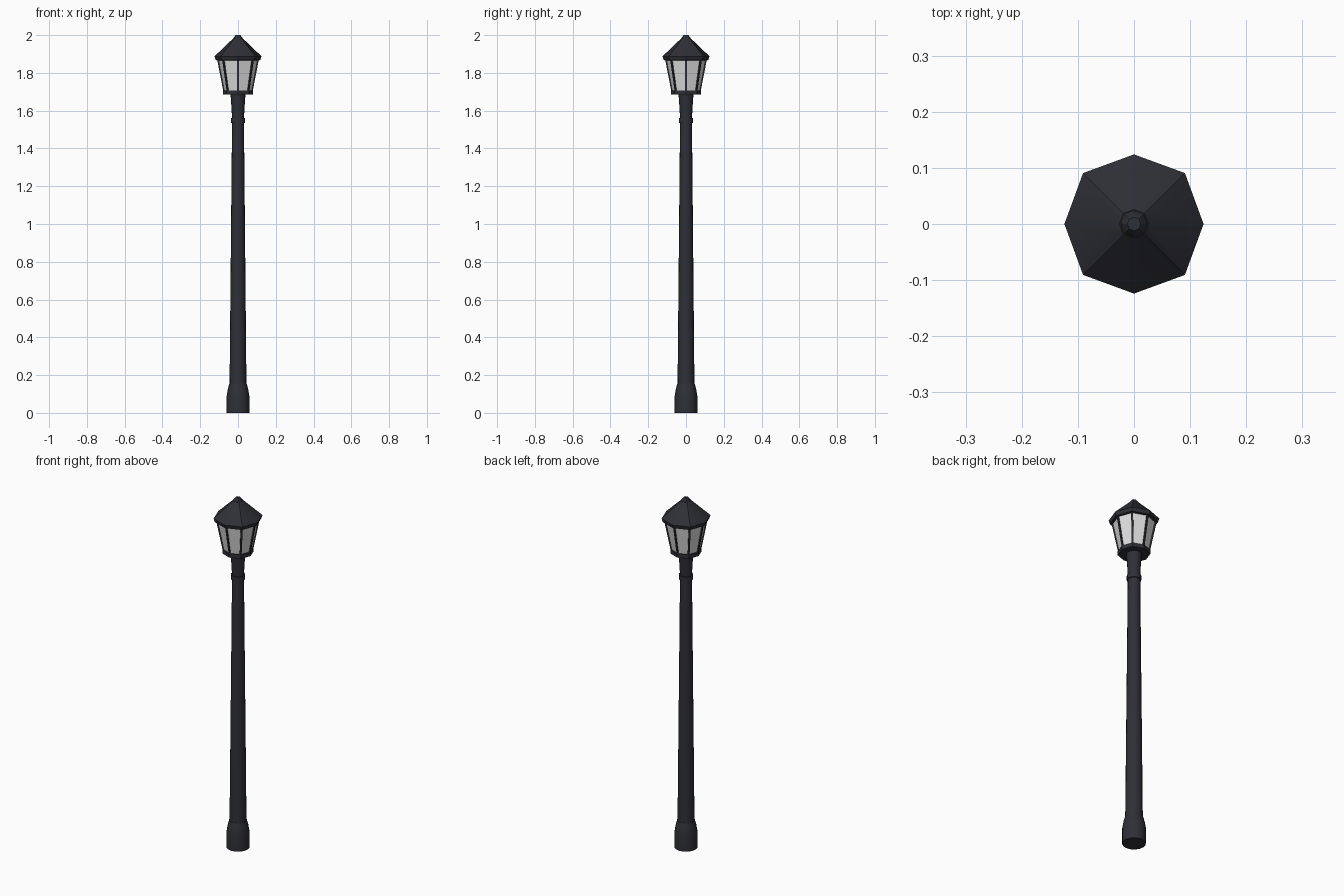
import bpy, bmesh, math
from mathutils import Vector

cube = bpy.data.objects.get("Cube")
if cube:
    bpy.data.objects.remove(cube, do_unlink=True)


def material(name, rgb, rough):
    m = bpy.data.materials.new(name)
    m.use_nodes = True
    m.diffuse_color = (*rgb, 1)
    bsdf = m.node_tree.nodes["Principled BSDF"]
    bsdf.inputs["Base Color"].default_value = (*rgb, 1)
    bsdf.inputs["Roughness"].default_value = rough
    return m


iron = material("dark iron", (0.028, 0.029, 0.037), 0.6)
glass = material("pale glass", (0.75, 0.75, 0.75), 0.4)


def finish(name, bm, mat):
    bmesh.ops.recalc_face_normals(bm, faces=bm.faces)
    mesh = bpy.data.meshes.new(name)
    bm.to_mesh(mesh)
    bm.free()
    mesh.materials.append(mat)
    ob = bpy.data.objects.new(name, mesh)
    bpy.context.collection.objects.link(ob)
    bpy.ops.object.select_all(action="DESELECT")
    ob.select_set(True)
    bpy.context.view_layer.objects.active = ob
    bpy.ops.object.shade_smooth_by_angle(angle=math.radians(30))
    return ob


def corner(i, sides, r, z):
    # The octagon's diagonal corners reach slightly further out
    if sides == 8 and i % 2:
        r *= 1.035
    a = math.tau * i / sides
    return Vector((r * math.cos(a), r * math.sin(a), z))


def turned(name, profile, sides, mat):
    """Capped solid from a (radius, height) profile."""
    bm = bmesh.new()
    rings = [[bm.verts.new(corner(i, sides, r, z)) for i in range(sides)]
             for r, z in profile]
    for low, high in zip(rings, rings[1:]):
        for i in range(sides):
            j = (i + 1) % sides
            bm.faces.new((low[i], low[j], high[j], high[i]))
    bm.faces.new(rings[0])
    bm.faces.new(rings[-1])
    return finish(name, bm, mat)


# Post
turned("base", [(0.06, 0), (0.06, 0.09), (0.054, 0.125), (0.046, 0.155)], 16, iron)
turned("pole", [(0.045, 0.12), (0.031, 1.60)], 16, iron)
turned("collar", [(0.037, 1.535), (0.037, 1.56)], 16, iron)
turned("neck", [(0.032, 1.56), (0.034, 1.61), (0.040, 1.69)], 16, iron)

# Lantern
turned("lantern_floor", [(0.08, 1.685), (0.08, 1.708)], 8, iron)
turned("lantern_glass", [(0.073, 1.70), (0.106, 1.875)], 8, glass)
turned("roof", [(0.108, 1.866), (0.118, 1.868), (0.124, 1.888),
                (0.026, 1.982)], 8, iron)
turned("finial", [(0.026, 1.976), (0.023, 1.987), (0.012, 2.0)], 8, iron)

# Corner bars of the lantern
bm = bmesh.new()
for i in range(8):
    ends = []
    for r, z in ((0.076, 1.70), (0.110, 1.875)):
        c = corner(i, 8, r, z)
        out = Vector((c.x, c.y, 0)).normalized() * 0.008
        side = Vector((-out.y, out.x, 0)) * 0.6
        ends.append([bm.verts.new(p) for p in (
            c + out * 0.15 - side, c + out * 0.15 + side,
            c - out + side, c - out - side)])
    for k in range(4):
        m = (k + 1) % 4
        bm.faces.new((ends[0][k], ends[0][m], ends[1][m], ends[1][k]))
    bm.faces.new(ends[0])
    bm.faces.new(ends[1])
finish("corner_bars", bm, iron)
